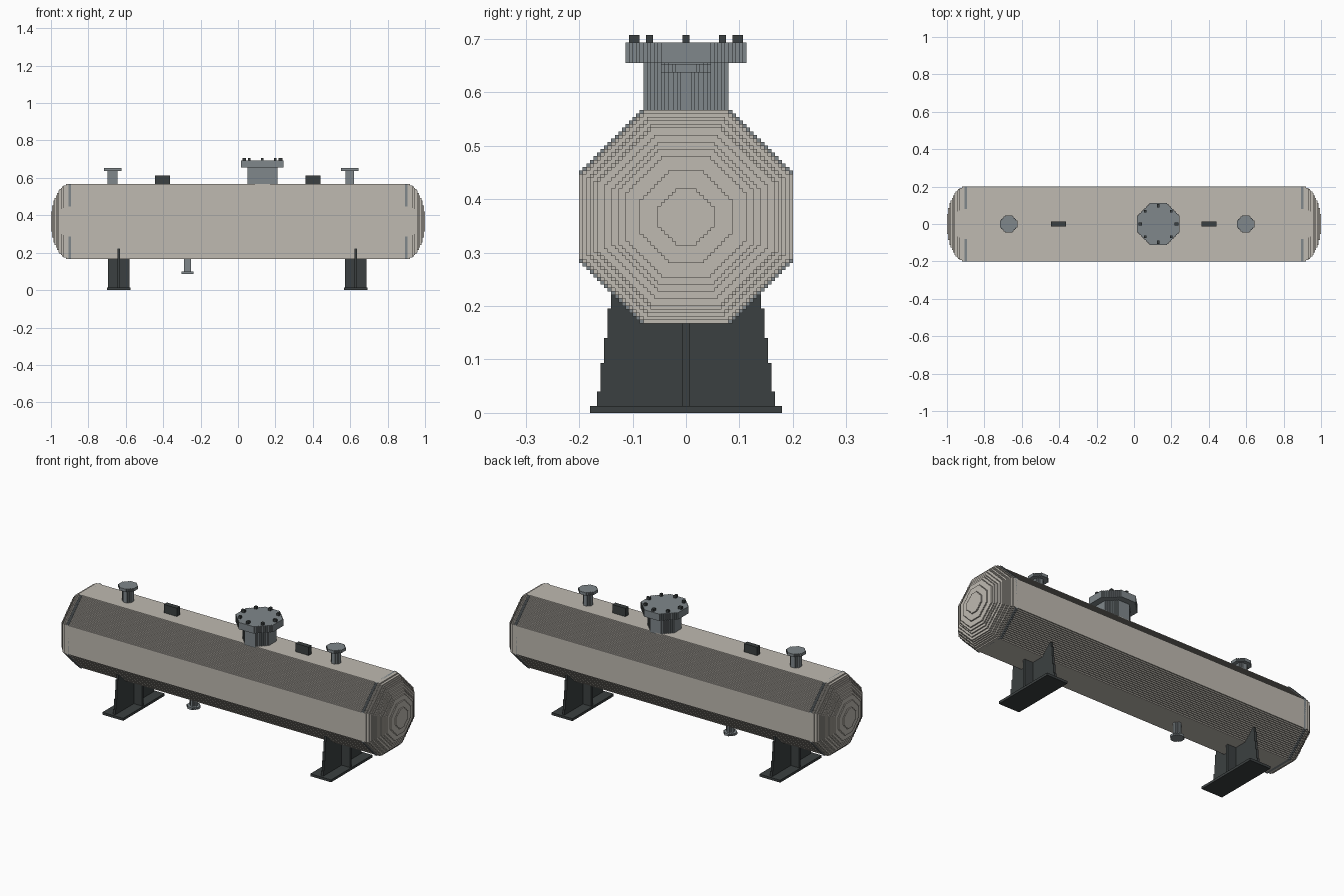
import bpy, bmesh, math
from mathutils import Vector

cube = bpy.data.objects.get("Cube")
if cube:
    bpy.data.objects.remove(cube, do_unlink=True)

S = 1 / 150          # size of one stair step
AXIS_Z = 0.367       # height of the tank centre line


def material(name, rgb):
    m = bpy.data.materials.new(name)
    m.use_nodes = True
    m.diffuse_color = (*rgb, 1)
    m.node_tree.nodes["Principled BSDF"].inputs["Base Color"].default_value = (*rgb, 1)
    return m


SHELL = material("warm grey shell", (0.52, 0.49, 0.44))
STEEL = material("blue grey steel", (0.215, 0.245, 0.26))
DARK = material("dark steel", (0.044, 0.051, 0.052))


def stepped_octagon(r, flat):
    """Octagon outline with stair-stepped corners; r and flat count steps."""
    quarter = [(r, flat)]
    for i in range(1, round(r - flat) + 1):
        quarter += [(r - i, flat + i - 1), (r - i, flat + i)]
    pts = []
    for k in range(4):
        for a, b in quarter:
            for _ in range(k):
                a, b = -b, a
            pts.append((a * S, b * S))
    return pts


def add_prism(bm, outline, start, end, place):
    """Extrude a 2D outline from start to end; place maps (a, b, t) to space."""
    rings = [[bm.verts.new(place(a, b, t)) for a, b in outline] for t in (start, end)]
    bm.faces.new(rings[0][::-1])
    bm.faces.new(rings[1])
    n = len(outline)
    for i in range(n):
        j = (i + 1) % n
        bm.faces.new((rings[0][i], rings[0][j], rings[1][j], rings[1][i]))


def finish(name, bm, mat):
    bmesh.ops.recalc_face_normals(bm, faces=bm.faces)
    mesh = bpy.data.meshes.new(name)
    bm.to_mesh(mesh)
    bm.free()
    mesh.materials.append(mat)
    ob = bpy.data.objects.new(name, mesh)
    bpy.context.collection.objects.link(ob)
    return ob


def along_x(a, b, t):
    return Vector((t, a, AXIS_Z + b))


def upright(x):
    return lambda a, b, t: Vector((x + a, b, t))


def disc(name, x, r, flat, z0, z1):
    bm = bmesh.new()
    add_prism(bm, stepped_octagon(r, flat), z0, z1, upright(x))
    return finish(name, bm, STEEL)


def box(name, x, y, z0, z1, hx, hy, mat=DARK):
    bm = bmesh.new()
    outline = [(-hx, y - hy), (hx, y - hy), (hx, y + hy), (-hx, y + hy)]
    add_prism(bm, outline, z0, z1, upright(x))
    return finish(name, bm, mat)


# Tank shell
R, FLAT, HEAD_X, LAYERS = 30, 12, 0.9, 15
bm = bmesh.new()
add_prism(bm, stepped_octagon(R, FLAT), -HEAD_X, HEAD_X, along_x)
finish("tank_shell", bm, SHELL)

# Domed heads in layers, and the weld bands
for side, label in ((-1, "right"), (1, "left")):
    bm = bmesh.new()
    for k in range(LAYERS):
        r = round(R * math.sqrt(1 - ((k + 0.5) / LAYERS) ** 2))
        flat = round(r * FLAT / R)
        add_prism(bm, stepped_octagon(r, flat), side * (HEAD_X + (k - 0.5) * S),
                  side * (HEAD_X + (k + 1) * S), along_x)
    finish(label + "_head", bm, SHELL)
    bm = bmesh.new()
    add_prism(bm, stepped_octagon(R, FLAT + 1), side * (HEAD_X - S),
              side * (HEAD_X + S), along_x)
    finish(label + "_weld_band", bm, STEEL)

# Manway with bolted cover
MX = 0.13
disc("manway_neck", MX, 12, 5, 0.55, 0.66)
disc("manway_cover", MX, 17, 7, 0.655, 0.693)
for i in range(8):
    a = i * math.pi / 4
    c, s = math.cos(a), math.sin(a)
    hx = 0.01 if abs(c) > 0.9 else 0.0067
    hy = 0.01 if abs(s) > 0.9 else 0.0067
    box("manway_bolt", MX + 0.097 * c, 0.097 * s, 0.69, 0.707, hx, hy)

# Top nozzles and bottom drain
disc("right_nozzle_neck", -0.67, 4, 2, 0.55, 0.645)
disc("right_nozzle_flange", -0.67, 7, 3, 0.637, 0.653)
disc("left_nozzle_neck", 0.597, 3.5, 1.5, 0.55, 0.645)
disc("left_nozzle_flange", 0.597, 7, 3, 0.637, 0.653)
disc("drain_neck", -0.27, 3, 1, 0.095, 0.18)
disc("drain_flange", -0.27, 5, 2, 0.087, 0.1)

# Lifting lugs
for x, label in ((-0.403, "right"), (0.4, "left")):
    box(label + "_lifting_lug", x, 0, 0.56, 0.613, 0.04, 0.0133)

# Saddles: base plate, stepped web and centre rib
STEPS = [(0.167, 0.04), (0.16, 0.093), (0.153, 0.14), (0.147, 0.195), (0.14, 0.222)]
for x, label in ((-0.637, "right"), (0.63, "left")):
    box(label + "_saddle_base", x, 0, 0, 0.0133, 0.0633, 0.18)
    half, z = [], 0.01
    for y, top in STEPS:
        half += [(y, z), (y, top)]
        z = top
    outline = half + [(-y, z) for y, z in reversed(half)]
    bm = bmesh.new()
    add_prism(bm, outline, x - S, x + S, lambda a, b, t: Vector((t, a, b)))
    finish(label + "_saddle_web", bm, DARK)
    box(label + "_saddle_rib", x, 0, 0.01, 0.175, 0.057, 0.0067)
